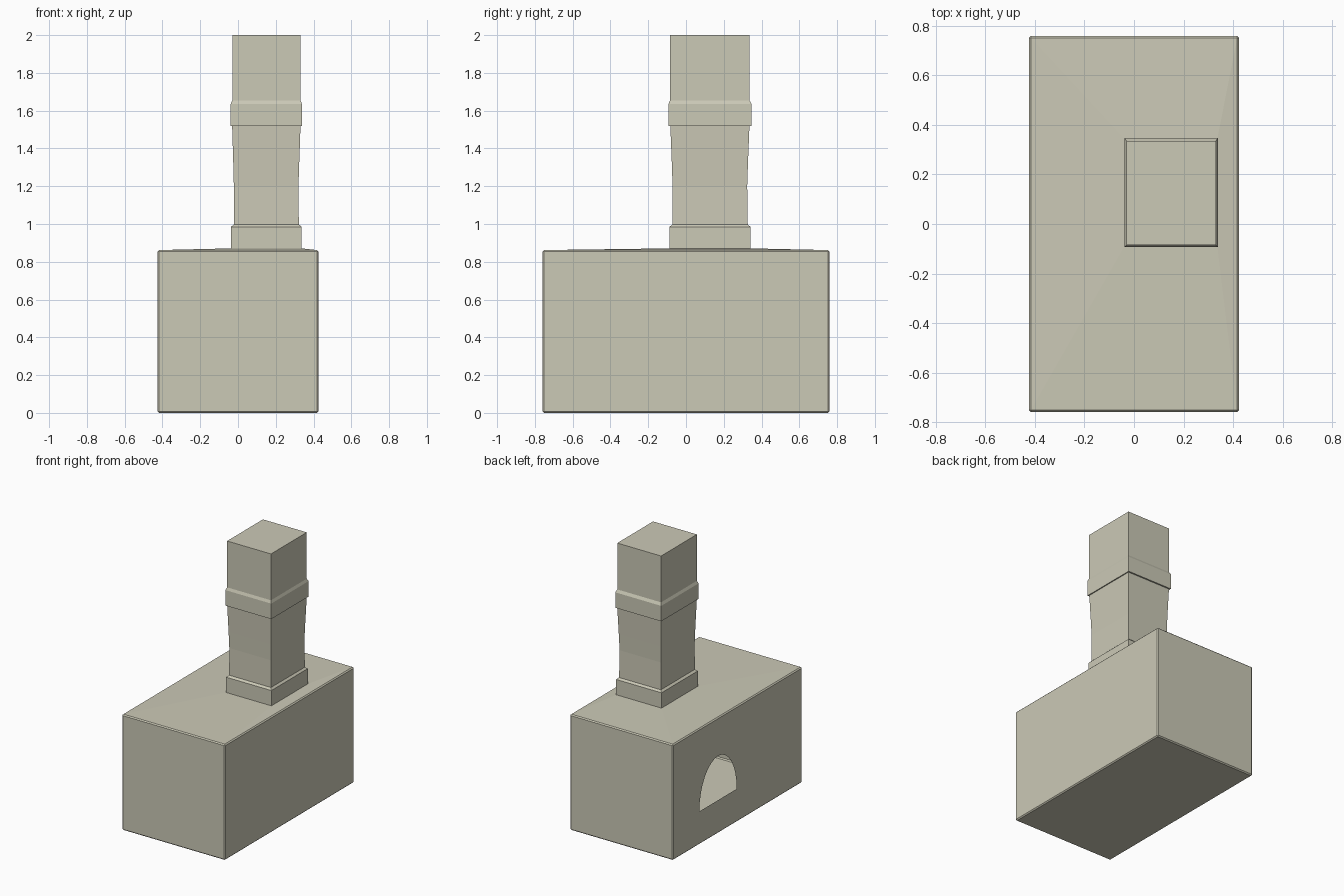
import bpy, bmesh, math

if "Cube" in bpy.data.objects:
    bpy.data.objects.remove(bpy.data.objects["Cube"])

stone = bpy.data.materials.new("pale_stone")
stone.diffuse_color = (0.60, 0.585, 0.47, 1)
stone.use_nodes = True
stone.node_tree.nodes["Principled BSDF"].inputs["Base Color"].default_value = stone.diffuse_color

# Chimney footprint where it meets the roof
FX0, FX1, FY0, FY1 = -0.037, 0.336, -0.087, 0.341


def finish(bm, name):
    bmesh.ops.recalc_face_normals(bm, faces=bm.faces[:])
    me = bpy.data.meshes.new(name)
    bm.to_mesh(me)
    bm.free()
    me.materials.append(stone)
    ob = bpy.data.objects.new(name, me)
    bpy.context.collection.objects.link(ob)
    return ob


# Oven body: hollow box with finely chamfered edges
W, D, H = 0.85, 1.52, 0.862
bm = bmesh.new()
bmesh.ops.create_cube(bm, size=1)
for v in bm.verts:
    v.co = (v.co.x * W, v.co.y * D, (v.co.z + 0.5) * H)
bmesh.ops.bevel(bm, geom=bm.edges[:], offset=0.008, segments=1, affect='EDGES')

# Roof rises very slightly towards the chimney foot
top = max(bm.faces, key=lambda f: f.calc_center_median().z)
ext = bmesh.ops.extrude_face_region(bm, geom=[top])
for v in [g for g in ext["geom"] if isinstance(g, bmesh.types.BMVert)]:
    v.co = (FX1 if v.co.x > 0 else FX0, FY1 if v.co.y > 0 else FY0, 0.871)
if top.is_valid:
    bm.faces.remove(top)

# Arched mouth: refill the left wall around a half-ellipse hole
wall = min(bm.faces, key=lambda f: f.calc_center_median().x)
edges = list(wall.edges)
x = wall.calc_center_median().x
bm.faces.remove(wall)
N, CY, Z0, RY, RZ = 16, 0.23, 0.247, 0.22, 0.33
ring = [bm.verts.new((x, CY + RY * math.cos(math.pi * i / N),
                      Z0 + RZ * math.sin(math.pi * i / N))) for i in range(N + 1)]
edges += [bm.edges.new((ring[i], ring[(i + 1) % len(ring)])) for i in range(len(ring))]
bmesh.ops.triangle_fill(bm, edges=edges, use_beauty=True, normal=(-1, 0, 0))
finish(bm, "oven_body")

# Chimney: rectangular rings lofted upward (x0, x1, y0, y1, z)
rings = [
    (FX0, FX1, FY0, FY1, 0.865),               # base collar
    (FX0, FX1, FY0, FY1, 0.985),
    (-0.022, 0.322, -0.072, 0.327, 0.998),     # lower shaft
    (-0.022, 0.320, -0.071, 0.324, 1.20),
    (-0.025, 0.324, -0.075, 0.328, 1.32),      # flare
    (-0.031, 0.331, -0.083, 0.336, 1.52),
    (-0.039, 0.339, -0.093, 0.347, 1.52),      # upper collar
    (-0.039, 0.339, -0.093, 0.347, 1.635),
    (-0.030, 0.331, -0.085, 0.336, 1.655),     # top stack
    (-0.030, 0.331, -0.085, 0.336, 2.0),
]
bm = bmesh.new()
loops = [[bm.verts.new(p) for p in ((a, c, z), (b, c, z), (b, d, z), (a, d, z))]
         for a, b, c, d, z in rings]
for lo, hi in zip(loops, loops[1:]):
    for i in range(4):
        j = (i + 1) % 4
        bm.faces.new((lo[i], lo[j], hi[j], hi[i]))
bm.faces.new(loops[-1])
bm.faces.new(loops[0][::-1])
finish(bm, "chimney")
